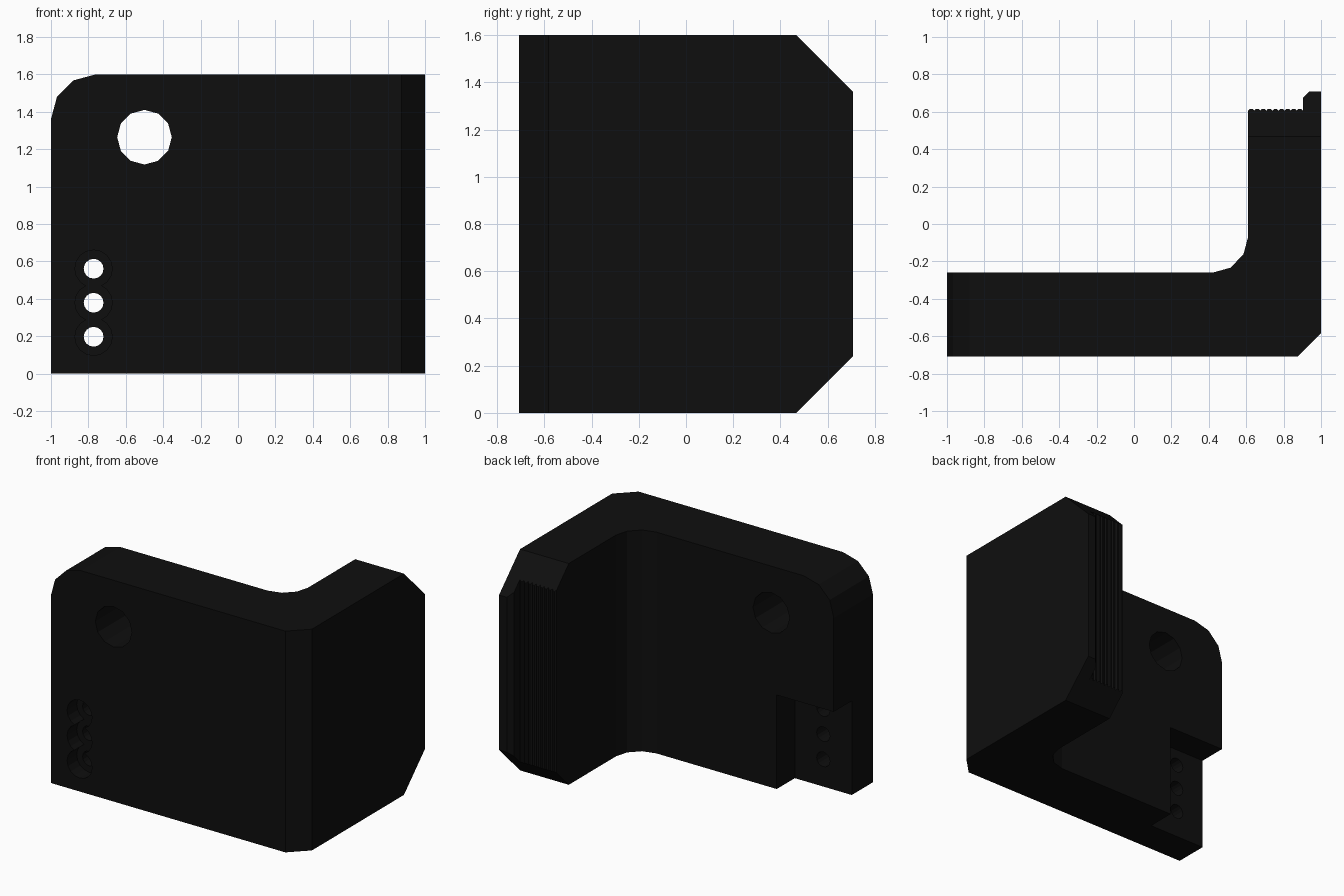
import bpy, bmesh, math
from mathutils import Vector

default = bpy.data.objects.get("Cube")
if default:
    bpy.data.objects.remove(default, do_unlink=True)

HEIGHT = 1.6
FRONT, BACK = -0.708, -0.26       # faces of the main plate

black = bpy.data.materials.new("matte black")
black.use_nodes = True
COLOR = (0.0045, 0.0045, 0.0045, 1)
black.diffuse_color = COLOR
black.node_tree.nodes["Principled BSDF"].inputs["Base Color"].default_value = COLOR


def make_object(name, bm):
    bmesh.ops.recalc_face_normals(bm, faces=bm.faces[:])
    mesh = bpy.data.meshes.new(name)
    bm.to_mesh(mesh)
    bm.free()
    mesh.materials.append(black)
    obj = bpy.data.objects.new(name, mesh)
    bpy.context.collection.objects.link(obj)
    return obj


def slice_off(bm, point, normal):
    """Remove everything beyond a plane and cap the cut."""
    cut = bmesh.ops.bisect_plane(bm, geom=bm.verts[:] + bm.edges[:] + bm.faces[:],
                                 plane_co=point, plane_no=normal, clear_outer=True)
    edges = [e for e in cut["geom_cut"] if isinstance(e, bmesh.types.BMEdge)]
    bmesh.ops.edgeloop_fill(bm, edges=edges)


def box(name, low, high):
    bm = bmesh.new()
    bmesh.ops.create_cube(bm, size=1)
    low, high = Vector(low), Vector(high)
    bmesh.ops.scale(bm, vec=high - low, verts=bm.verts)
    bmesh.ops.translate(bm, vec=(low + high) / 2, verts=bm.verts)
    return make_object(name, bm)


def drill(name, x, z, radius, y0, y1, sides):
    """Prism along y with a vertex pointing straight up."""
    bm = bmesh.new()
    ring = [bm.verts.new((x + radius * math.sin(2 * math.pi * i / sides), y0,
                          z + radius * math.cos(2 * math.pi * i / sides)))
            for i in range(sides)]
    face = bm.faces.new(ring)
    ext = bmesh.ops.extrude_face_region(bm, geom=[face])
    bmesh.ops.translate(bm, vec=(0, y1 - y0, 0),
                        verts=[v for v in ext["geom"] if isinstance(v, bmesh.types.BMVert)])
    return make_object(name, bm)


def subtract(target, cutter):
    cutter.hide_render = True
    mod = target.modifiers.new("cut", 'BOOLEAN')
    mod.operation = 'DIFFERENCE'
    mod.solver = 'EXACT'
    mod.object = cutter
    bpy.context.view_layer.objects.active = target
    bpy.ops.object.modifier_apply(modifier=mod.name)
    bpy.data.objects.remove(cutter, do_unlink=True)


# L-shaped outline: plate, outer chamfer, lip, gripping ridges, inner fillet
outline = [(-1, FRONT), (0.875, FRONT), (1, -0.583), (1, 0.708), (0.937, 0.708),
           (0.903, 0.675), (0.903, 0.606)]
RIDGES = 9
pitch = (0.903 - 0.61) / RIDGES
for i in range(RIDGES):
    right = 0.903 - i * pitch
    outline += [(right - pitch * 0.3, 0.616), (right - pitch * 0.7, 0.616),
                (right - pitch, 0.606)]
outline += [(0.61, -0.07), (0.585, -0.163), (0.515, -0.234), (0.42, BACK), (-1, BACK)]

bm = bmesh.new()
base = bm.faces.new([bm.verts.new((x, y, 0)) for x, y in outline])
ext = bmesh.ops.extrude_face_region(bm, geom=[base])
bmesh.ops.translate(bm, vec=(0, 0, HEIGHT),
                    verts=[v for v in ext["geom"] if isinstance(v, bmesh.types.BMVert)])

# Chamfered top and bottom of the short arm
slice_off(bm, (0, 0.468, HEIGHT), (0, 1, 1))
slice_off(bm, (0, 0.468, 0), (0, 1, -1))

# Faceted round on the upper corner of the plate
corner = [(-1 + 0.24 * (1 - math.cos(a)), HEIGHT - 0.24 * (1 - math.sin(a)))
          for a in (i * math.pi / 6 for i in range(4))]
for (x0, z0), (x1, z1) in zip(corner, corner[1:]):
    slice_off(bm, (x0, 0, z0), (z0 - z1, 0, x1 - x0))

bracket = make_object("bracket", bm)

# Recess on the back at the lower plate corner
subtract(bracket, box("recess_cutter", (-1.1, -0.466, -0.1), (-0.544, 0, 0.68)))

# Large hole
subtract(bracket, drill("large_hole_cutter", -0.5, 1.264, 0.146, -1, 0, 12))

# Three screw holes with counterbores on the front
for z in (0.197, 0.379, 0.561):
    subtract(bracket, drill("counterbore_cutter", -0.772, z, 0.1, -1, FRONT + 0.11, 16))
for z in (0.197, 0.379, 0.561):
    subtract(bracket, drill("screw_hole_cutter", -0.772, z, 0.053, -1, 0, 16))
